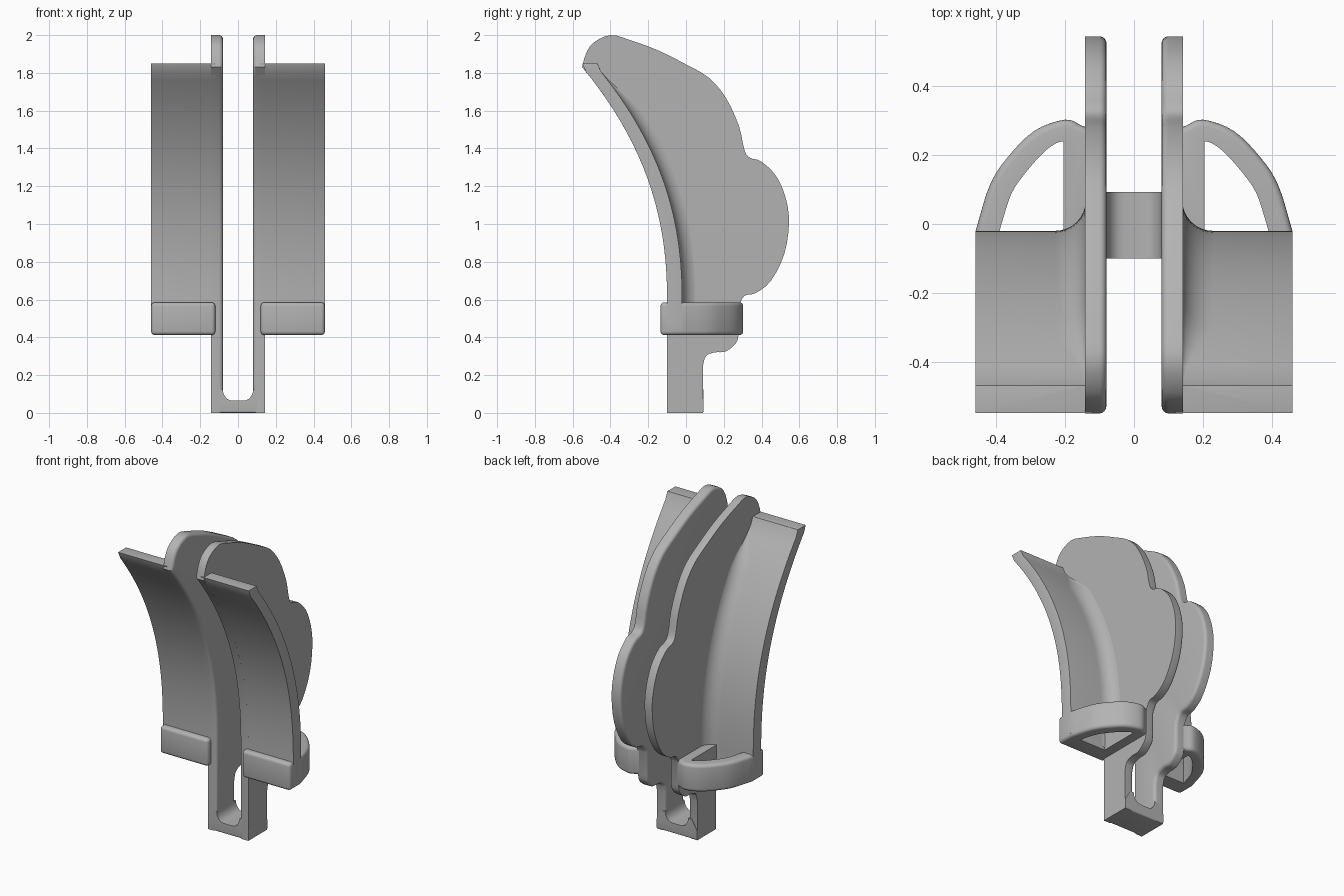
import bpy, bmesh, math
from mathutils import Vector

cube = bpy.data.objects.get("Cube")
if cube:
    bpy.data.objects.remove(cube, do_unlink=True)

GREY = (0.45, 0.45, 0.45, 1)
mat = bpy.data.materials.new("plain grey")
mat.use_nodes = True
mat.diffuse_color = GREY
mat.node_tree.nodes["Principled BSDF"].inputs["Base Color"].default_value = GREY


def finish(name, bm, mirror=True, bevel=0, pick=None):
    """Bevel the picked edges, then make a smooth-shaded, mirrored object."""
    bmesh.ops.recalc_face_normals(bm, faces=bm.faces)
    if bevel:
        edges = [e for e in bm.edges
                 if e.calc_face_angle(0) > math.radians(50) and (not pick or pick(e))]
        bmesh.ops.bevel(bm, geom=edges, offset=bevel, segments=4, profile=0.5,
                        affect='EDGES', clamp_overlap=True)
    mesh = bpy.data.meshes.new(name)
    bm.to_mesh(mesh)
    bm.free()
    mesh.materials.append(mat)
    ob = bpy.data.objects.new(name, mesh)
    bpy.context.collection.objects.link(ob)
    bpy.ops.object.select_all(action='DESELECT')
    ob.select_set(True)
    bpy.context.view_layer.objects.active = ob
    bpy.ops.object.shade_smooth_by_angle(angle=math.radians(40))
    if mirror:
        ob.modifiers.new("mirror", 'MIRROR').use_mirror_merge = False
    return ob


def smooth(points, steps=4):
    """Catmull-Rom curve through the points."""
    p = [Vector(q) for q in points]
    p = [2 * p[0] - p[1]] + p + [2 * p[-1] - p[-2]]
    out = []
    for a, b, c, d in zip(p, p[1:], p[2:], p[3:]):
        for i in range(steps):
            t = i / steps
            out.append(0.5 * (2 * b + (c - a) * t + (2 * a - 5 * b + 4 * c - d) * t**2
                              + (3 * b - a - 3 * c + d) * t**3))
    return out + [p[-2]]


def loft(rings, closed=False):
    """Skin equal-sized rings; cap the ends, or join the last to the first."""
    bm = bmesh.new()
    rows = [[bm.verts.new(v) for v in ring] for ring in rings]
    pairs = list(zip(rows, rows[1:]))
    if closed:
        pairs.append((rows[-1], rows[0]))
    else:
        bm.faces.new(rows[0])
        bm.faces.new(rows[-1])
    n = len(rows[0])
    for a, b in pairs:
        for i in range(n):
            j = (i + 1) % n
            bm.faces.new((a[i], a[j], b[j], b[i]))
    return bm


def front(z):
    """Depth of the swept-forward front surface at a height."""
    return -0.10 - 0.269 * max(0, min(z, 1.83) - 0.58) ** 2.3


# Side plates: lobed outline with the inward edges rounded
back = smooth([(-0.55, 1.83), (-0.53, 1.9), (-0.49, 1.96), (-0.4, 2.0), (-0.3, 1.975),
               (-0.15, 1.92), (0, 1.845), (0.12, 1.775), (0.21, 1.67), (0.28, 1.52),
               (0.31, 1.39), (0.34, 1.35), (0.4, 1.33), (0.48, 1.25), (0.53, 1.13),
               (0.545, 1.0), (0.52, 0.84), (0.45, 0.7), (0.37, 0.635), (0.31, 0.62),
               (0.28, 0.57)], 3)
heel = smooth([(0.28, 0.42), (0.265, 0.37), (0.21, 0.325), (0.15, 0.32), (0.105, 0.3), (0.09, 0.25)])
rise = [(front(z), z) for z in [0.58 + 1.2 * i / 20 for i in range(21)]]
outline = [(-0.1, 0)] + rise + [tuple(v) for v in back + heel] + [(0.09, 0)]
bm = loft([[(x, y, z) for y, z in outline] for x in (0.08, 0.143)])
bmesh.ops.recalc_face_normals(bm, faces=bm.faces)
finish("side_plate", bm, bevel=0.02,
       pick=lambda e: all(v.co.x < 0.1 for v in e.verts))

# Bridge: U-shaped foot joining the plates
slot = [(0.03 + 0.05 * math.cos(a), 0.125 - 0.06 * math.sin(a))
        for a in [math.pi / 12 * i for i in range(7)]]
half = [(0.143, 0), (0.143, 0.06), (0.105, 0.125)] + slot
u_shape = half + [(-x, z) for x, z in reversed(half)]
finish("foot_bridge", loft([[(x, y, z) for x, z in u_shape] for y in (-0.1, 0.093)]),
       mirror=False, bevel=0.01, pick=lambda e: all(v.co.z < 0.01 for v in e.verts))

# Wings: curved panels with a fillet where they meet the plates
rings = []
for i in range(33):
    z = 0.43 + 1.42 * i / 32
    y = front(z)
    fade = max(0, min(1, (1.8 - z) / 0.2))
    r = 0.005 + 0.085 * fade * fade * (3 - 2 * fade)
    b = y + 0.08
    fillet = [(0.14 + r * (1 - math.sin(a)), b + r * (1 - math.cos(a)), z)
              for a in [math.pi / 16 * k for k in range(8, -1, -1)]]
    fillet = fillet[::-1]
    rings.append([(0.12, y, z), (0.46, y, z), (0.46, b, z)] + fillet + [(0.12, b + r, z)])
finish("curved_wing", loft(rings), bevel=0.025,
       pick=lambda e: max(v.co.x for v in e.verts) > 0.4)

# Collars: D-shaped loops around the base of each wing
outer = [Vector((0.12, -0.135)), Vector((0.46, -0.135))] + smooth(
    [(0.46, -0.02), (0.42, 0.11), (0.37, 0.19), (0.29, 0.27), (0.2, 0.303), (0.15, 0.285)])
inner = [Vector((0.205, -0.02)), Vector((0.39, -0.02))] + smooth(
    [(0.385, 0.0), (0.355, 0.09), (0.31, 0.155), (0.26, 0.21), (0.225, 0.235), (0.205, 0.24)])
outer.append(Vector((0.12, 0.275)))
inner.append(Vector((0.205, 0.23)))
low, high = 0.412, 0.585
sections = [[(*o, low), (*o, high), (*i, high), (*i, low)] for o, i in zip(outer, inner)]
finish("collar_loop", loft(sections, closed=True), bevel=0.02,
       pick=lambda e: min(math.hypot(*(v.co.xy - o)) for v in e.verts for o in outer) < 1e-4)
